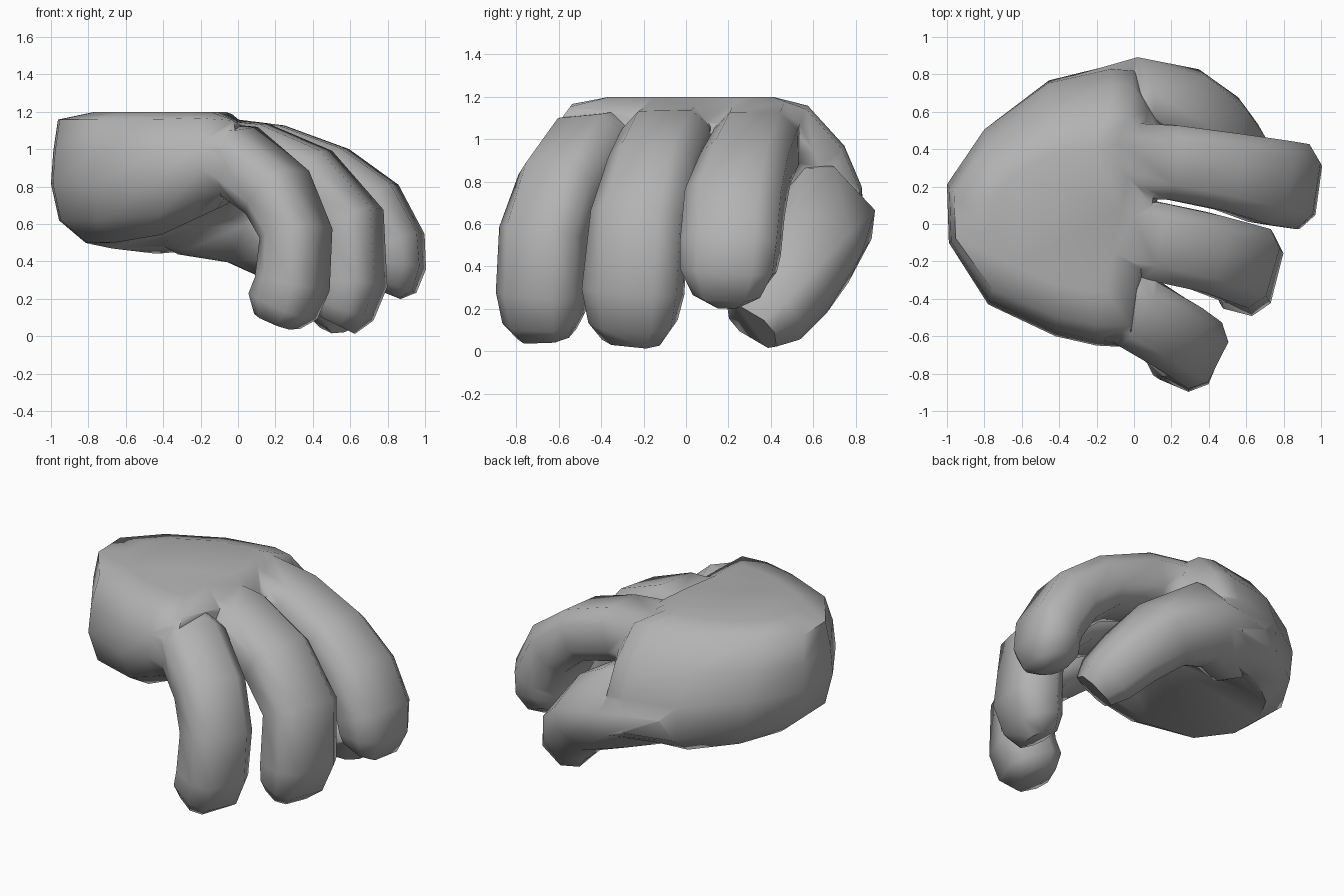
import bpy, bmesh, math
from mathutils import Vector

if "Cube" in bpy.data.objects:
    bpy.data.objects.remove(bpy.data.objects["Cube"])

skin = bpy.data.materials.new("glove grey")
skin.diffuse_color = (0.45, 0.45, 0.45, 1)
skin.use_nodes = True
skin.node_tree.nodes["Principled BSDF"].inputs["Base Color"].default_value = skin.diffuse_color


def loft(name, rings):
    """Closed skin through rings that share one vertex count."""
    bm = bmesh.new()
    rows = [[bm.verts.new(p) for p in ring] for ring in rings]
    n = len(rows[0])
    for a, b in zip(rows, rows[1:]):
        for i in range(n):
            j = (i + 1) % n
            bm.faces.new((a[i], a[j], b[j], b[i]))
    caps = [bm.faces.new(rows[0]), bm.faces.new(rows[-1])]
    bmesh.ops.recalc_face_normals(bm, faces=bm.faces)
    bmesh.ops.triangulate(bm, faces=caps)
    me = bpy.data.meshes.new(name)
    bm.to_mesh(me)
    bm.free()
    me.materials.append(skin)
    ob = bpy.data.objects.new(name, me)
    bpy.context.collection.objects.link(ob)
    return ob


# Rounded-box cross-section shared by all digits
SECTION = [(1, .5), (.6, 1), (-.6, 1), (-1, .5), (-1, -.5), (-.6, -1), (.6, -1), (1, -.5)]


def digit(name, side, path):
    """Sweep the section; path rows are x, y, z, half width, half thickness."""
    pts = [Vector(p[:3]) for p in path]
    side = Vector(side).normalized()
    rings = []
    for i, p in enumerate(path):
        tan = (pts[min(i + 1, len(pts) - 1)] - pts[max(i - 1, 0)]).normalized()
        s = (side - tan * side.dot(tan)).normalized()
        up = s.cross(tan)
        rings.append([pts[i] + s * (u * p[3]) + up * (v * p[4]) for u, v in SECTION])
    return loft(name, rings)


def clamp(v):
    return min(max(v, 0), 1)


# Palm: stacked outlines, knuckle edge sloping down, underside arching up
OUTLINE = [(-1, .22), (-.99, -.1), (-.78, -.43), (-.42, -.6), (-.2, -.65), (0, -.66),
           (.06, -.3), (.12, .1), (.18, .5), (.08, .7), (.0, .86), (-.12, .87),
           (-.46, .79), (-.8, .53)]
LEVELS = [(0, .7, .6, .75), (.17, .93, .88, .97), (.45, 1, 1, .95),
          (.7, .98, .96, .85), (.94, .94, .84, .64), (1, .62, .58, .44)]
CX, CY = -.38, .05
palm_rings = []
for t, sx, front, back in LEVELS:
    ring = []
    for x, y in OUTLINE:
        px = CX + (x - CX) * sx
        py = CY + (y - CY) * (back if y > CY else front)
        arch = clamp((px + .5) / .6) * clamp((.75 - py) / .4)
        low = .5 + .28 * arch - .07 * clamp((px + .85) / .4) * clamp((py - .1) / .3)
        high = 1.2 - .7 * max(0, px + .05)
        ring.append((px, py, low + (high - low) * t))
    palm_rings.append(ring)
hand = loft("hand", palm_rings)

# Three curled fingers
front_finger = digit("front_finger", (.41, .91, .12), [
    (-.3, -.3, .97, .19, .17), (0, -.46, .94, .2, .18), (.21, -.59, .77, .2, .17),
    (.31, -.67, .55, .2, .16), (.29, -.68, .28, .2, .17), (.24, -.67, .16, .18, .17),
    (.21, -.655, .08, .13, .11)])
middle_finger = digit("middle_finger", (.25, .97, 0), [
    (-.25, -.05, 1.0, .19, .17), (.1, -.09, .97, .21, .17), (.38, -.15, .85, .21, .17),
    (.6, -.22, .62, .22, .16), (.61, -.25, .28, .23, .16), (.57, -.25, .14, .2, .14),
    (.53, -.25, .06, .14, .09)])
index_finger = digit("index_finger", (.14, .99, 0), [
    (-.2, .35, 1.01, .2, .17), (.2, .33, .96, .2, .17), (.5, .28, .86, .21, .16),
    (.71, .23, .7, .23, .17), (.83, .21, .49, .23, .16), (.84, .2, .38, .22, .15),
    (.81, .2, .28, .16, .14), (.79, .2, .23, .07, .08)])

# Thumb wrapping round below the index finger
thumb = digit("thumb", (.5, .5, -.7), [
    (-.5, .48, .72, .15, .15), (-.28, .54, .68, .22, .22), (.03, .64, .63, .24, .21),
    (.28, .59, .49, .23, .19), (.43, .48, .33, .22, .18), (.53, .37, .19, .2, .16),
    (.57, .31, .12, .14, .12)])

# Weld all digits into the palm as one skin
bpy.context.view_layer.objects.active = hand
hand.select_set(True)
for part in (front_finger, middle_finger, index_finger, thumb):
    mod = hand.modifiers.new(part.name, 'BOOLEAN')
    mod.operation = 'UNION'
    mod.solver = 'EXACT'
    mod.object = part
    bpy.ops.object.modifier_apply(modifier=mod.name)
    bpy.data.objects.remove(part)
bpy.ops.object.shade_smooth_by_angle(angle=math.radians(60))
